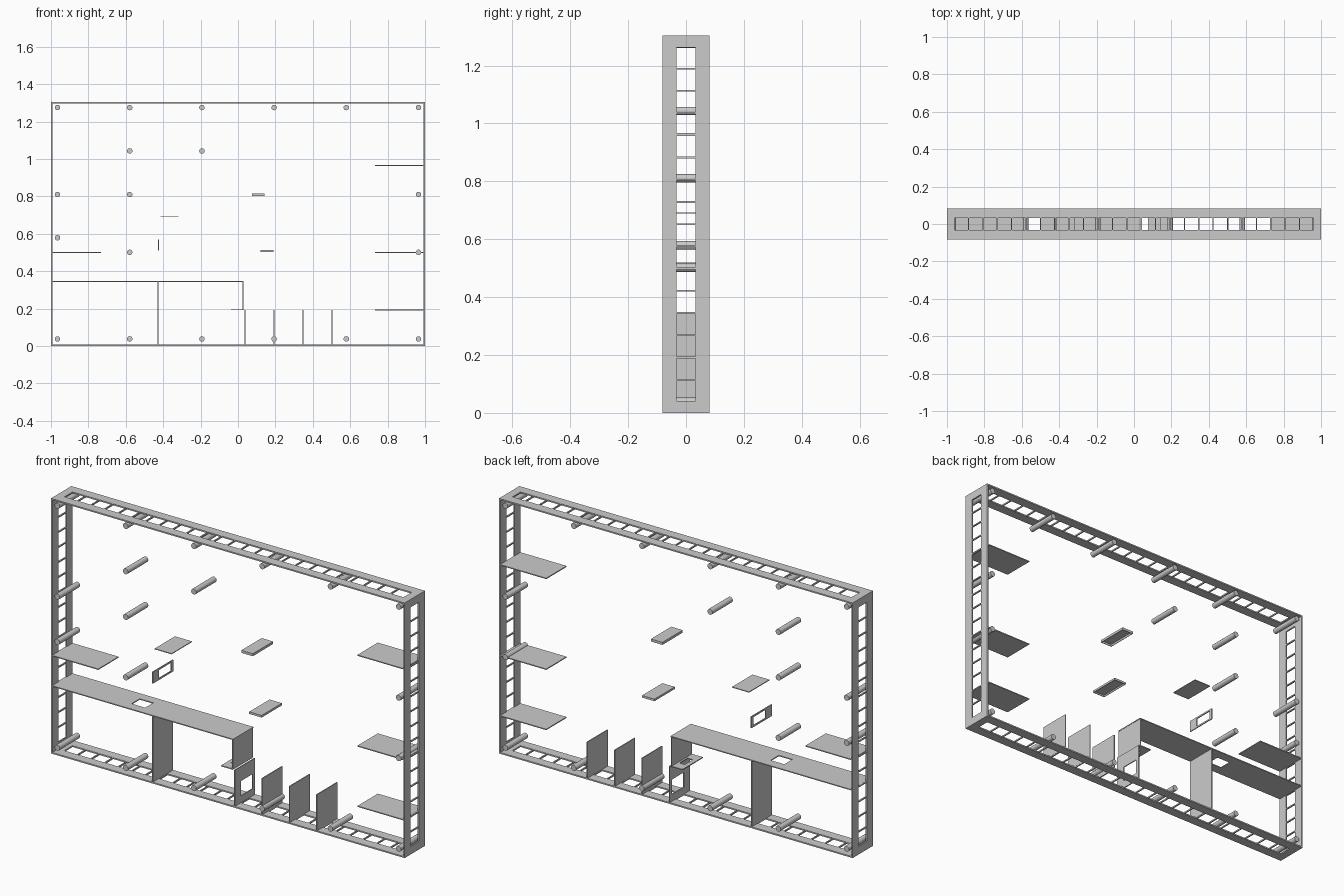
import bpy, bmesh
from mathutils import Vector

if "Cube" in bpy.data.objects:
    bpy.data.objects.remove(bpy.data.objects["Cube"])

D = 0.082      # half depth
H = 1.304      # height
S = 0.033      # half width of ladder slots
T = 0.007      # frame board thickness
P = 0.005      # shelf / panel thickness


def plate(name, axis, pos, us, vs, holes=(), t=P):
    """Board normal to x or z: us runs along the length, vs along y; listed cells stay open."""
    bm = bmesh.new()

    def co(u, v):
        return Vector((pos, v, u)) if axis == 'x' else Vector((u, v, pos))
    grid = [[bm.verts.new(co(u, v)) for v in vs] for u in us]
    for i in range(len(us) - 1):
        for j in range(len(vs) - 1):
            if (i, j) not in holes:
                bm.faces.new((grid[i][j], grid[i + 1][j], grid[i + 1][j + 1], grid[i][j + 1]))
    bmesh.ops.recalc_face_normals(bm, faces=bm.faces)
    me = bpy.data.meshes.new(name)
    bm.to_mesh(me)
    bm.free()
    ob = bpy.data.objects.new(name, me)
    bpy.context.collection.objects.link(ob)
    mod = ob.modifiers.new("thickness", 'SOLIDIFY')
    mod.thickness = t
    mod.offset = 0
    return ob


def ladder(name, axis, pos, lo, hi, cells):
    """Frame board with a slot split by thin rungs."""
    a, b = lo + 0.038, hi - 0.038
    step, r = (b - a) / cells, 0.003
    us = [lo]
    for k in range(cells):
        us += [a + k * step + r, a + (k + 1) * step - r]
    us.append(hi)
    holes = {(2 * k + 1, 1) for k in range(cells)}
    plate(name, axis, pos, us, [-D, -S, S, D], holes, T)


def peg(x, z):
    bpy.ops.mesh.primitive_cylinder_add(vertices=20, radius=0.0145, depth=2 * D,
                                        location=(x, 0, z), rotation=(1.570796, 0, 0))
    bpy.context.object.name = "peg"
    bpy.ops.object.shade_smooth_by_angle()


FULL = [-D, D]

# outer frame
ladder("frame_bottom", 'z', T / 2, -1, 1, 25)
ladder("frame_top", 'z', H - T / 2, -1, 1, 25)
ladder("frame_left", 'x', -1 + T / 2, 0, H, 16)
ladder("frame_right", 'x', 1 - T / 2, 0, H, 16)

# round pegs
cols = [-0.965, -0.579, -0.193, 0.193, 0.579, 0.965]
for x in cols:
    peg(x, 0.038)
    peg(x, 1.275)
for x, z in [(cols[1], 1.043), (cols[2], 1.043), (cols[0], 0.81), (cols[1], 0.81),
             (cols[5], 0.81), (cols[0], 0.579), (cols[1], 0.501), (cols[5], 0.501)]:
    peg(x, z)

# side shelves
plate("left_shelf", 'z', 0.501, [-0.995, -0.733], FULL)
for z in (0.193, 0.501, 0.965):
    plate("right_shelf", 'z', z, [0.733, 0.995], FULL)

# long platform with hatch and its supports
plate("platform", 'z', 0.346, [-0.995, -0.579, -0.502, 0.03], [-D, -S, S, D], {(1, 1)})
plate("platform_wall", 'x', -0.427, [0.004, 0.345], FULL)
plate("platform_end", 'x', 0.026, [0.193, 0.345], FULL)
plate("entry_ledge", 'z', 0.194, [-0.038, -0.016, 0.014, 0.028],
      [-D, -S, S, D], {(1, 1)})

# lower dividers, the first with a doorway
plate("doorway_divider", 'x', 0.037, [0.004, 0.042, 0.118, 0.192],
      [-D, -0.032, 0.062, D], {(1, 1)})
for x in (0.193, 0.347, 0.502):
    plate("divider", 'x', x, [0.004, 0.192], FULL)

# small floating pieces
plate("small_ledge", 'z', 0.691, [-0.414, -0.318], FULL, t=0.004)
plate("window_panel", 'x', -0.426, [0.511, 0.519, 0.562, 0.57],
      [-D, -0.032, 0.068, D], {(1, 1)})

# hollow steps, open underneath
for x0, x1, z0, z1 in [(0.076, 0.141, 0.802, 0.815), (0.121, 0.191, 0.502, 0.513)]:
    bpy.ops.mesh.primitive_cube_add(size=1, location=((x0 + x1) / 2, 0, (z0 + z1) / 2))
    ob = bpy.context.object
    ob.name = "hollow_step"
    bm = bmesh.new()
    bm.from_mesh(ob.data)
    bmesh.ops.scale(bm, vec=(x1 - x0, 2 * D, z1 - z0), verts=bm.verts)
    bm.faces.ensure_lookup_table()
    under = [f for f in bm.faces if f.normal.z < -0.9]
    bmesh.ops.delete(bm, geom=under, context='FACES_ONLY')
    bm.to_mesh(ob.data)
    bm.free()
    mod = ob.modifiers.new("thickness", 'SOLIDIFY')
    mod.thickness = 0.004
